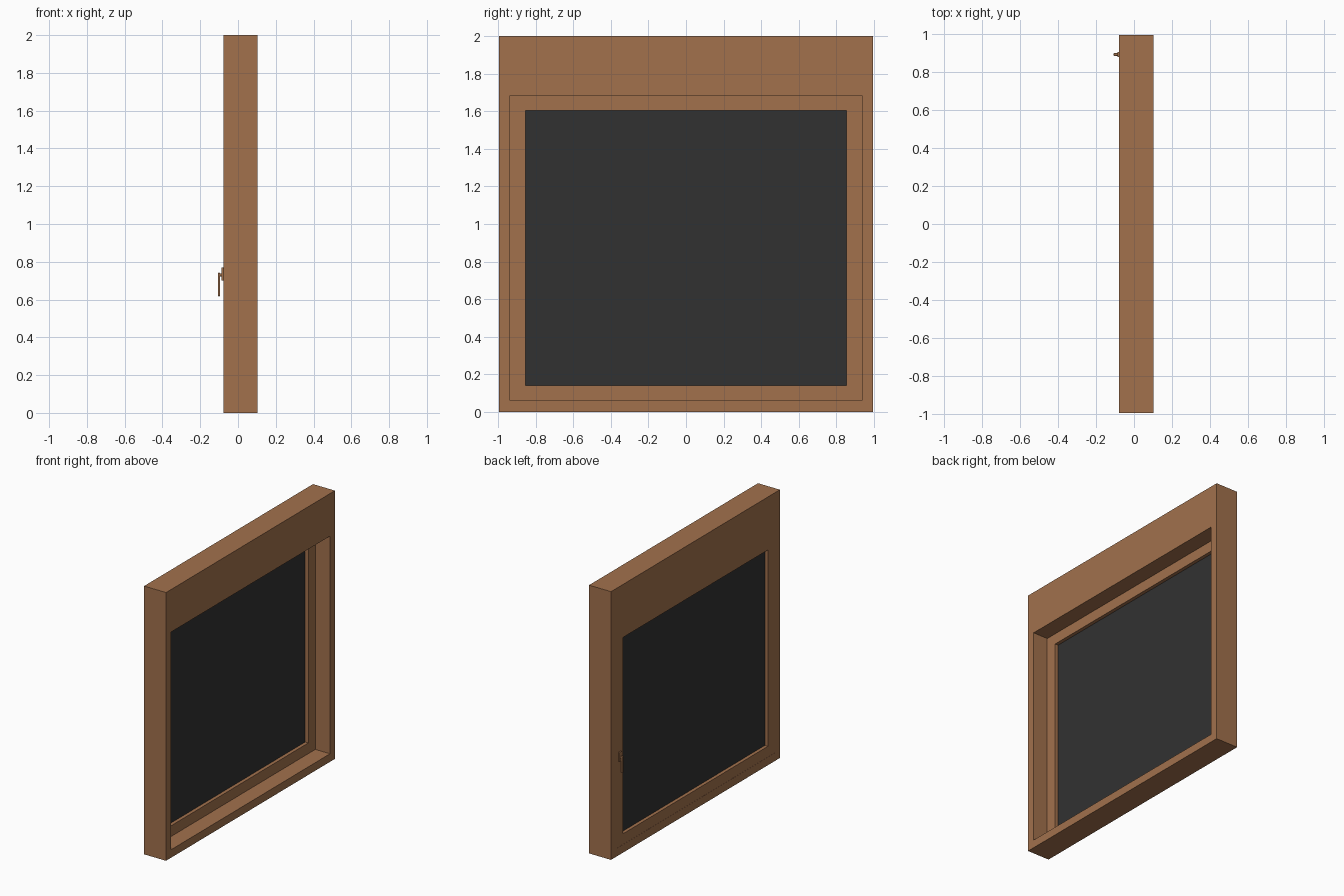
import bpy, bmesh, math
from mathutils import Matrix, Vector

if "Cube" in bpy.data.objects:
    bpy.data.objects.remove(bpy.data.objects["Cube"])


def material(name, rgb):
    m = bpy.data.materials.new(name)
    m.diffuse_color = (*rgb, 1)
    m.use_nodes = True
    m.node_tree.nodes["Principled BSDF"].inputs["Base Color"].default_value = m.diffuse_color
    return m


wood = material("brown wood", (0.36, 0.165, 0.073))
dark = material("dark glass", (0.031, 0.031, 0.031))


def finish(name, bm, mat):
    me = bpy.data.meshes.new(name)
    bm.to_mesh(me)
    bm.free()
    me.materials.append(mat)
    ob = bpy.data.objects.new(name, me)
    bpy.context.collection.objects.link(ob)
    return ob


def box(name, x, y, z, mat=wood, bevel=0):
    """Box from (min, max) pairs on each axis."""
    size = [b - a for a, b in (x, y, z)]
    mid = [(a + b) / 2 for a, b in (x, y, z)]
    bm = bmesh.new()
    bmesh.ops.create_cube(bm, size=1, matrix=Matrix.Translation(mid) @ Matrix.Diagonal((*size, 1)))
    ob = finish(name, bm, mat)
    if bevel:
        mod = ob.modifiers.new("soft edges", "BEVEL")
        mod.width = bevel
        mod.segments = 2
    return ob


# Depths: outer frame, sash, glass
FRAME = (-0.078, 0.103)
SASH = (-0.077, -0.018)
GLASS = (-0.052, -0.044)
OUT, IN, PANE = 0.995, 0.937, 0.855          # half widths
SILL, HEAD, PANE_LO, PANE_HI = 0.06, 1.683, 0.14, 1.604

# Outer frame and sash uprights, one per side
for side, s in (("left", -1), ("right", 1)):
    box(f"frame_jamb_{side}", FRAME, sorted((s * IN, s * OUT)), (0, 2))
    box(f"sash_stile_{side}", SASH, sorted((s * PANE, s * IN)), (SILL, HEAD))

# Sill and deep header box
box("frame_sill", FRAME, (-IN, IN), (0, SILL))
box("header_box", FRAME, (-IN, IN), (HEAD, 2))

# Sash rails and glass
box("sash_rail_bottom", SASH, (-PANE, PANE), (SILL, PANE_LO))
box("sash_rail_top", SASH, (-PANE, PANE), (PANE_HI, HEAD))
box("glass_pane", GLASS, (-PANE, PANE), (PANE_LO, PANE_HI), dark)

# Handle: back plate, neck and hanging lever
HY = 0.893
box("handle_plate", (-0.088, -0.077), (HY - 0.013, HY + 0.013), (0.70, 0.77), bevel=0.003)
bm = bmesh.new()
bmesh.ops.create_cone(bm, cap_ends=True, segments=16, radius1=0.009, radius2=0.009, depth=0.02,
                      matrix=Matrix.Translation((-0.093, HY, 0.73)) @ Matrix.Rotation(math.pi / 2, 4, "Y"))
finish("handle_neck", bm, wood)
box("handle_lever", (-0.107, -0.094), (HY - 0.009, HY + 0.009), (0.617, 0.742), bevel=0.004)
